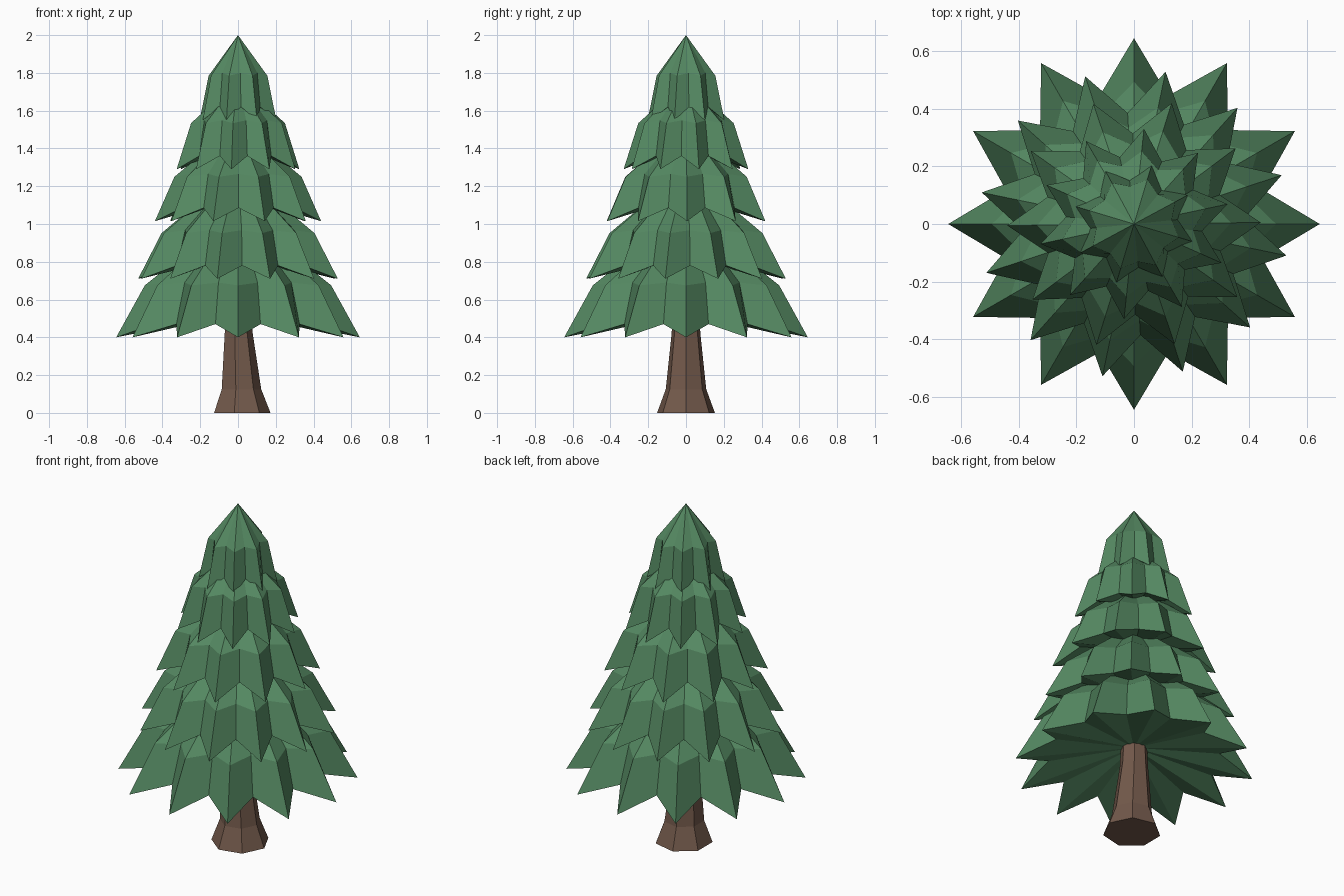
import bpy, bmesh, math

if "Cube" in bpy.data.objects:
    bpy.data.objects.remove(bpy.data.objects["Cube"])


def material(name, rgb):
    m = bpy.data.materials.new(name)
    m.diffuse_color = (*rgb, 1)
    m.use_nodes = True
    m.node_tree.nodes["Principled BSDF"].inputs["Base Color"].default_value = m.diffuse_color
    return m


GREEN = material("needle green", (0.09, 0.25, 0.122))
BROWN = material("bark brown", (0.17, 0.10, 0.07))


def add_object(name, bm, mat):
    bmesh.ops.recalc_face_normals(bm, faces=bm.faces)
    me = bpy.data.meshes.new(name)
    bm.to_mesh(me)
    bm.free()
    me.materials.append(mat)
    ob = bpy.data.objects.new(name, me)
    bpy.context.collection.objects.link(ob)


def bridge(bm, a, b):
    n = len(a)
    for i in range(n):
        j = (i + 1) % n
        bm.faces.new((a[i], a[j], b[j], b[i]))


def fan(bm, ring, z):
    c = bm.verts.new((0, 0, z))
    for i in range(len(ring)):
        bm.faces.new((ring[i], ring[(i + 1) % len(ring)], c))


def star(bm, n, phase, r_tip, z_tip, r_val, z_val):
    """Ring alternating between branch tips and the valleys between them."""
    ring = []
    for i in range(2 * n):
        a = phase + math.pi * i / n
        r, z = (r_tip, z_tip) if i % 2 == 0 else (r_val, z_val)
        ring.append(bm.verts.new((r * math.cos(a), r * math.sin(a), z)))
    return ring


# Branch tiers: points, phase (degrees), radius, tip z, shoulder z, apex z
tiers = [
    (12, 0.0, 0.645, 0.40, 0.675, 1.07),
    (12, 18.3, 0.540, 0.71, 0.952, 1.29),
    (10, 36.7, 0.440, 1.015, 1.25, 1.53),
    (10, 48.0, 0.332, 1.29, 1.534, 1.76),
    (8, 73.3, 0.212, 1.55, 1.785, 2.00),
]
for k, (n, deg, r, z0, z1, z2) in enumerate(tiers):
    bm = bmesh.new()
    ph = math.radians(deg)
    rim = star(bm, n, ph, r, z0, r * 0.715, z0 + 0.07)
    shoulder = star(bm, n, ph, r * 0.765, z1, r * 0.62, z1 + 0.015)
    bridge(bm, rim, shoulder)
    fan(bm, shoulder, z2)
    fan(bm, rim, z0 + 0.13)      # hollow underside
    add_object(f"branch_tier_{k + 1}", bm, GREEN)

# Flared seven-sided trunk
bm = bmesh.new()
rings = []
for z, r, cx in [(0, 0.157, 0.015), (0.125, 0.110, 0.013), (0.42, 0.078, 0.0), (0.70, 0.065, 0.0)]:
    rings.append([bm.verts.new((cx + r * math.cos(2 * math.pi * i / 7),
                                r * math.sin(2 * math.pi * i / 7), z)) for i in range(7)])
for a, b in zip(rings, rings[1:]):
    bridge(bm, a, b)
bm.faces.new(rings[0])
bm.faces.new(rings[-1])
add_object("trunk", bm, BROWN)
